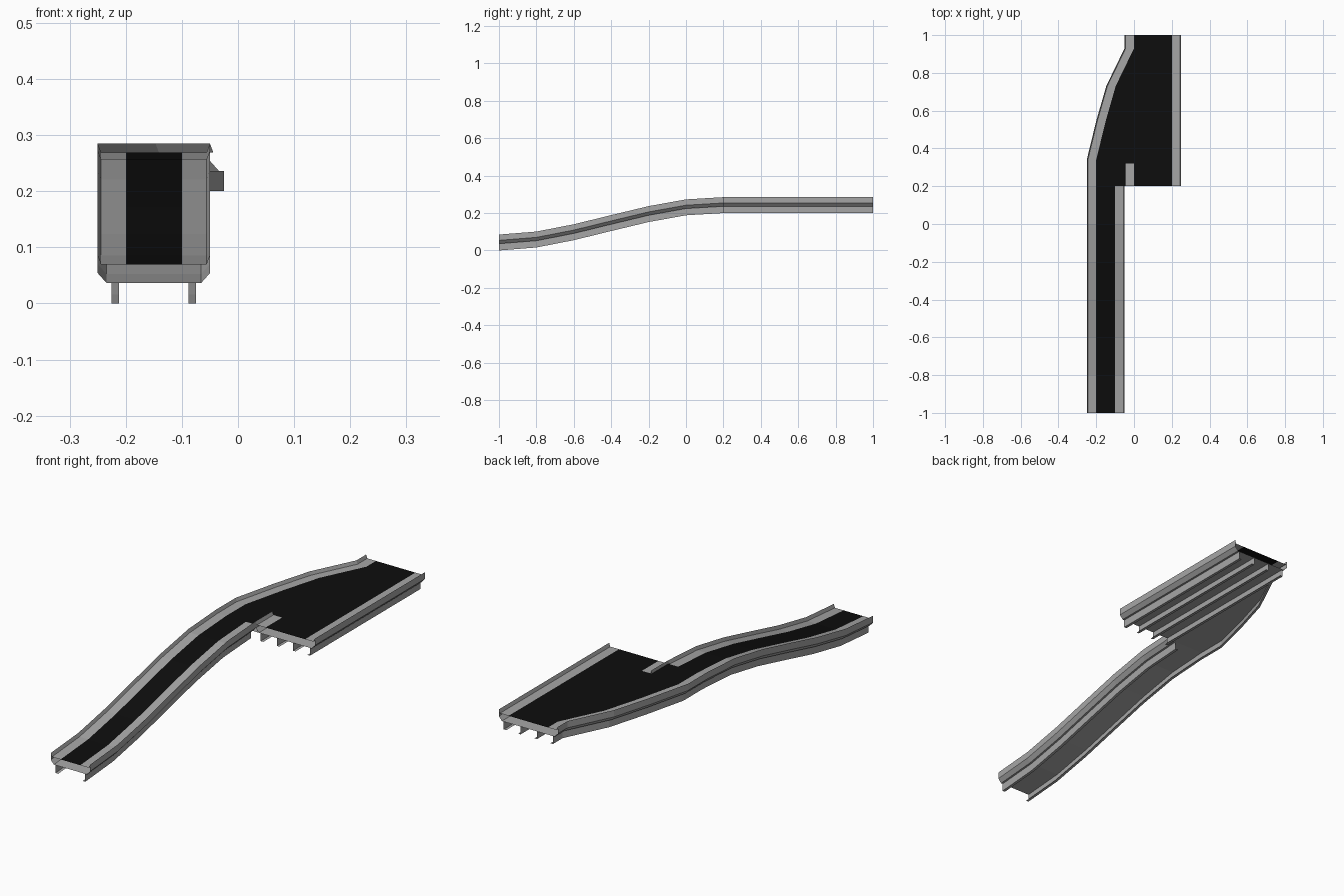
import bpy

cube = bpy.data.objects.get("Cube")
if cube:
    bpy.data.objects.remove(cube)


def material(name, value):
    mat = bpy.data.materials.new(name)
    mat.use_nodes = True
    colour = (value, value, value, 1)
    mat.diffuse_color = colour
    mat.node_tree.nodes["Principled BSDF"].inputs["Base Color"].default_value = colour
    return mat


metal = material("grey metal", 0.38)
rubber = material("black rubber", 0.004)


def sheet(name, rows, mat):
    """Bridge equal-length rows of points into one sheet."""
    n = len(rows[0])
    verts = [p for row in rows for p in row]
    faces = [(i * n + j, i * n + j + 1, (i + 1) * n + j + 1, (i + 1) * n + j)
             for i in range(len(rows) - 1) for j in range(n - 1)]
    mesh = bpy.data.meshes.new(name)
    mesh.from_pydata(verts, [], faces)
    mesh.materials.append(mat)
    obj = bpy.data.objects.new(name, mesh)
    bpy.context.collection.objects.link(obj)
    return obj


def sweep(name, profile, path, side, mat=metal):
    """Run a cross-section along a path; side is the inward x direction."""
    rows = [[(x + side * dx, y, z + dz) for dx, dz in profile] for x, y, z in path]
    return sheet(name, rows[::side], mat)


def span(name, left, right, inset, height, mat):
    """Flat strip between two paths."""
    rows = [[(a[0] + inset, a[1], a[2] + height), (b[0] - inset, b[1], b[2] + height)]
            for a, b in zip(left, right)]
    return sheet(name, rows, mat)


# Cross-sections, measured inward from the outer edge
TOP = 0.2
BELT = 0.069
PLATE = 0.036
rail = [(0.05, BELT), (0.006, BELT), (0, 0.085), (0, 0.054), (0.016, PLATE)]
leg = [(0.025, PLATE), (0.025, 0), (0.038, 0)]

# Paths of the outer edges
heights = [0, 0.016, 0.055, 0.104, 0.152, 0.188, TOP]
slope = [(-1 + 0.2 * i, z) for i, z in enumerate(heights)]
ramp_left = [(-0.25, y, z) for y, z in slope]
ramp_right = [(-0.05, y, z) for y, z in slope]
bend = [(-0.25, 0.2), (-0.25, 0.32), (-0.25, 0.34), (-0.2, 0.545), (-0.147, 0.73),
        (-0.05, 0.93), (-0.05, 1)]
deck_left = [(x, y, TOP) for x, y in bend]
deck_right = [(0.25, y, TOP) for x, y in bend]
divider = [(-0.05, 0.2, TOP), (-0.05, 0.32, TOP)]
outer = ramp_left + deck_left[1:]

# Side rails
sweep("outer_rail", rail, outer, 1)
sweep("ramp_inner_rail", rail, ramp_right, -1)
sweep("deck_side_rail", rail, deck_right, -1)
sweep("divider_rail", rail, divider, 1)

# Support angles beneath
sweep("outer_support", leg, outer, 1)
sweep("ramp_inner_support", leg, ramp_right, -1)
sweep("deck_side_support", leg, deck_right, -1)
for i in range(3):
    x = -0.05 + 0.082 * i
    sweep(f"deck_support_{i + 1}", leg, [(x, 0.2, TOP), (x, 1, TOP)], 1)

# Underside plates
span("ramp_plate", ramp_left, ramp_right, 0.016, PLATE, metal)
span("deck_plate", deck_left, deck_right, 0.016, PLATE, metal)

# Belts, with the deck split around the divider
span("ramp_belt", ramp_left, ramp_right, 0.05, BELT, rubber)
span("deck_belt", deck_left[1:], deck_right[1:], 0.05, BELT, rubber)
span("merge_belt", deck_left[:2], [(0, y, z) for x, y, z in divider], 0.05, BELT, rubber)
span("deck_front_belt", divider, deck_right[:2], 0.05, BELT, rubber)
